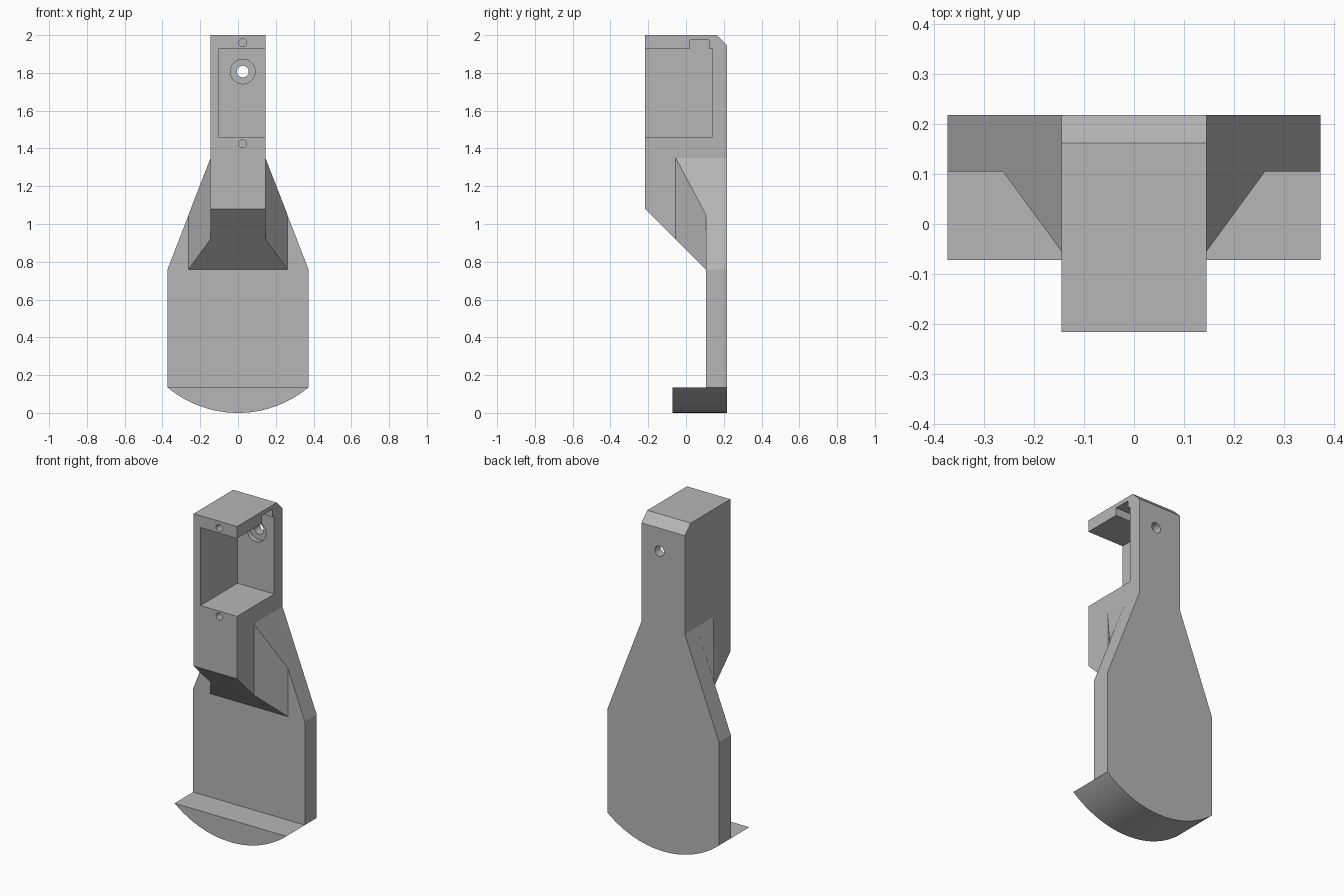
import bpy, bmesh, math
from mathutils import Matrix, Vector

cube = bpy.data.objects.get("Cube")
if cube:
    bpy.data.objects.remove(cube, do_unlink=True)

grey = bpy.data.materials.new("plain grey")
grey.use_nodes = True
grey.diffuse_color = (0.47, 0.47, 0.47, 1)
grey.node_tree.nodes["Principled BSDF"].inputs["Base Color"].default_value = (0.47, 0.47, 0.47, 1)

# Main dimensions
HALF, NECK = 0.373, 0.145            # half widths of blade and handle
FRONT, BACK, PLATE = -0.216, 0.218, 0.105
ARC_Z, SHOULDER, NECK_Z = 0.135, 0.76, 1.35
HOLE_X = 0.025


def finish(name, bm):
    bmesh.ops.recalc_face_normals(bm, faces=bm.faces)
    mesh = bpy.data.meshes.new(name)
    bm.to_mesh(mesh)
    bm.free()
    mesh.materials.append(grey)
    obj = bpy.data.objects.new(name, mesh)
    bpy.context.collection.objects.link(obj)
    return obj


def prism(name, points, offset):
    """Extrude a closed outline along an offset."""
    bm = bmesh.new()
    face = bm.faces.new([bm.verts.new(p) for p in points])
    new = bmesh.ops.extrude_face_region(bm, geom=[face])["geom"]
    verts = [v for v in new if isinstance(v, bmesh.types.BMVert)]
    bmesh.ops.translate(bm, vec=offset, verts=verts)
    return finish(name, bm)


def box(name, x, y, z):
    pts = [(x[0], y[0], z[0]), (x[1], y[0], z[0]), (x[1], y[0], z[1]), (x[0], y[0], z[1])]
    return prism(name, pts, (0, y[1] - y[0], 0))


def rod(name, z, radius, y0, y1):
    bm = bmesh.new()
    turn = Matrix.Translation((HOLE_X, (y0 + y1) / 2, z)) @ Matrix.Rotation(math.pi / 2, 4, "X")
    bmesh.ops.create_cone(bm, cap_ends=True, segments=40, radius1=radius,
                          radius2=radius, depth=y1 - y0, matrix=turn)
    return finish(name, bm)


def smooth(obj):
    bpy.ops.object.select_all(action="DESELECT")
    obj.select_set(True)
    bpy.context.view_layer.objects.active = obj
    bpy.ops.object.shade_smooth_by_angle(angle=math.radians(20))


# Rounded lower edge shared by the blade and lip
radius = (HALF ** 2 + ARC_Z ** 2) / (2 * ARC_Z)
sweep = math.asin(HALF / radius)
angles = [sweep * (i / 20 - 1) for i in range(41)]
arc = [(radius * math.sin(a), radius * (1 - math.cos(a))) for a in angles]

# Blade with tapered shoulders
outline = arc + [(HALF, SHOULDER), (NECK, NECK_Z), (-NECK, NECK_Z), (-HALF, SHOULDER)]
blade = prism("blade", [(x, PLATE, z) for x, z in outline], (0, BACK - PLATE, 0))
smooth(blade)

# Lip projecting from the foot of the blade
lip = prism("lip", [(x, -0.072, z) for x, z in arc], (0, PLATE + 0.072, 0))
smooth(lip)

# Handle housing with sloped underside and chamfered top
side = [(FRONT, 1.08), (PLATE, SHOULDER), (PLATE, NECK_Z), (BACK, NECK_Z),
        (BACK, 1.945), (0.162, 2), (FRONT, 2)]
housing = prism("handle_housing", [(-NECK, y, z) for y, z in side], (2 * NECK, 0, 0))

# Gussets between housing and blade
for name, s in (("left_gusset", 1), ("right_gusset", -1)):
    bm = bmesh.new()
    for x, y, low, high in ((NECK, -0.055, 0.92, NECK_Z),
                            (0.262, PLATE, SHOULDER, 1.05),
                            (NECK, PLATE, SHOULDER, NECK_Z)):
        for z in (low, high):
            bm.verts.new((s * x, y, z))
    bmesh.ops.convex_hull(bm, input=bm.verts)
    bmesh.ops.dissolve_limit(bm, angle_limit=0.01, verts=bm.verts, edges=bm.edges)
    finish(name, bm)

# Side pocket, ceiling slot, bored hole and screw holes
cutters = [
    box("pocket_cutter", (-0.10, 0.3), (-0.4, 0.138), (1.457, 1.928)),
    box("slot_cutter", (-0.10, 0.3), (0.02, 0.122), (1.9, 1.975)),
    rod("counterbore_cutter", 1.807, 0.065, 0.1, 0.165),
    rod("through_hole_cutter", 1.807, 0.031, 0.1, 0.4),
    rod("upper_screw_cutter", 1.96, 0.021, -0.4, -0.05),
    rod("lower_screw_cutter", 1.425, 0.021, -0.4, -0.05),
]
bpy.context.view_layer.objects.active = housing
for cutter in cutters:
    mod = housing.modifiers.new(cutter.name, "BOOLEAN")
    mod.operation, mod.solver, mod.object = "DIFFERENCE", "EXACT", cutter
    bpy.ops.object.modifier_apply(modifier=mod.name)
for cutter in cutters:
    bpy.data.objects.remove(cutter, do_unlink=True)
smooth(housing)
